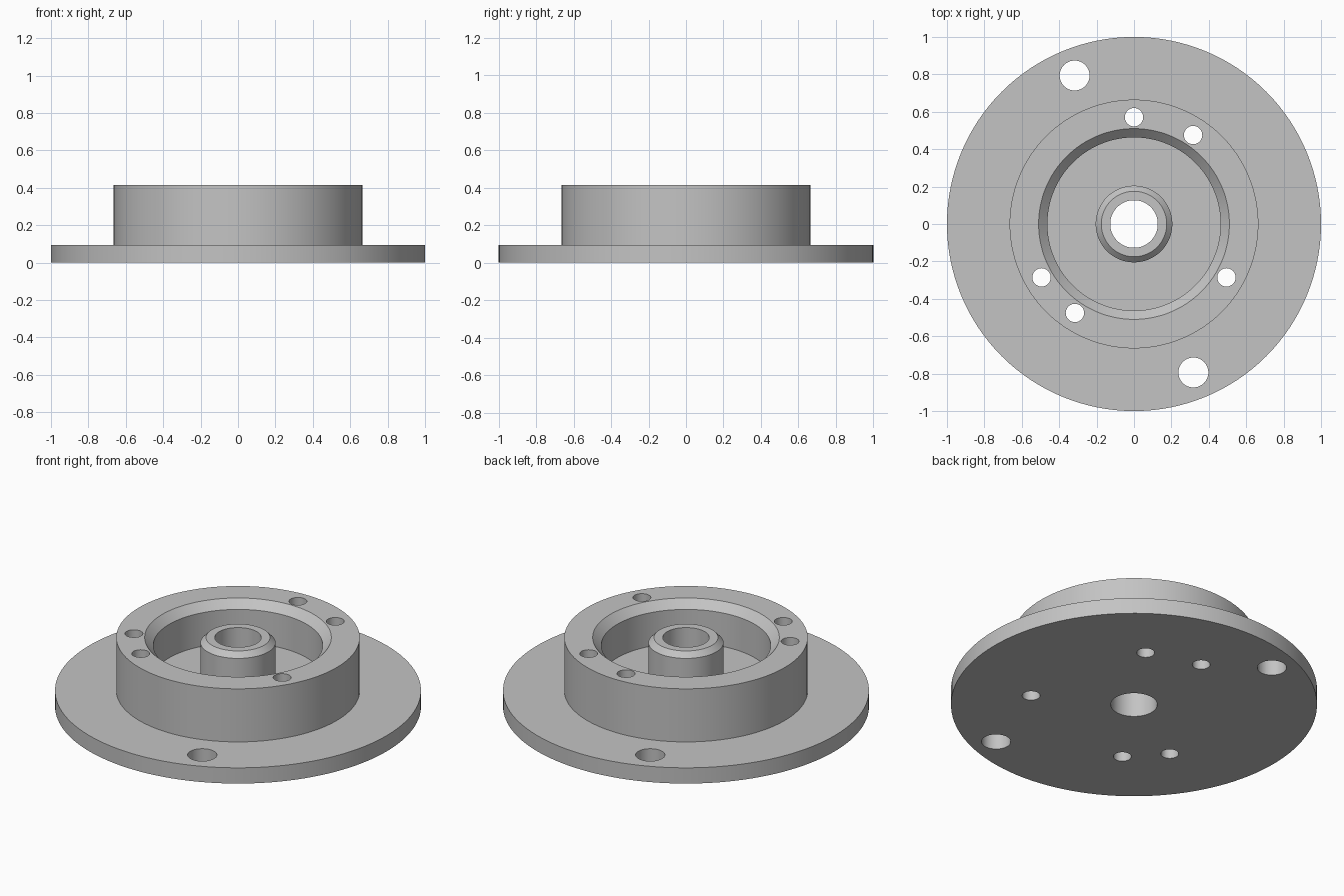
import bpy, bmesh, math

if "Cube" in bpy.data.objects:
    bpy.data.objects.remove(bpy.data.objects["Cube"])

SEGMENTS = 128

metal = bpy.data.materials.new("grey metal")
metal.diffuse_color = (0.55, 0.55, 0.55, 1)
metal.use_nodes = True
metal.node_tree.nodes["Principled BSDF"].inputs["Base Color"].default_value = metal.diffuse_color


def lathe(name, profile):
    """Revolve a closed (radius, z) profile around the z axis."""
    bm = bmesh.new()
    rings = []
    for i in range(SEGMENTS):
        a = 2 * math.pi * i / SEGMENTS
        rings.append([bm.verts.new((r * math.cos(a), r * math.sin(a), z)) for r, z in profile])
    n = len(profile)
    for i in range(SEGMENTS):
        a, b = rings[i], rings[(i + 1) % SEGMENTS]
        for j in range(n):
            k = (j + 1) % n
            bm.faces.new((a[j], b[j], b[k], a[k]))
    bmesh.ops.recalc_face_normals(bm, faces=bm.faces)
    mesh = bpy.data.meshes.new(name)
    bm.to_mesh(mesh)
    bm.free()
    obj = bpy.data.objects.new(name, mesh)
    bpy.context.collection.objects.link(obj)
    mesh.materials.append(metal)
    return obj


# Flange, raised ring, chamfered recess and central hub in one section
housing = lathe("flanged_housing", [
    (0.127, 0), (1, 0), (1, 0.095), (0.665, 0.095), (0.665, 0.415),
    (0.51, 0.415), (0.463, 0.368), (0.463, 0.166),
    (0.205, 0.166), (0.205, 0.384), (0.175, 0.415), (0.127, 0.415),
])

# Through holes: (bolt circle radius, angle in degrees, hole radius)
holes = [(0.571, a, 0.049) for a in (56.4, 90, 210, 236.4, 330)]
holes += [(0.855, a, 0.08) for a in (111.8, 291.8)]

bm = bmesh.new()
for dist, angle, radius in holes:
    a = math.radians(angle)
    made = bmesh.ops.create_cone(bm, cap_ends=True, segments=48,
                                 radius1=radius, radius2=radius, depth=1)
    bmesh.ops.translate(bm, verts=made["verts"],
                        vec=(dist * math.cos(a), dist * math.sin(a), 0.2))
cut_mesh = bpy.data.meshes.new("hole_cutters")
bm.to_mesh(cut_mesh)
bm.free()
cut_mesh.materials.append(metal)
cutter = bpy.data.objects.new("hole_cutters", cut_mesh)
bpy.context.collection.objects.link(cutter)
cutter.hide_render = True

# Drill the holes, then drop the cutter
mod = housing.modifiers.new("drill", 'BOOLEAN')
mod.operation = 'DIFFERENCE'
mod.solver = 'EXACT'
mod.object = cutter
bpy.context.view_layer.objects.active = housing
housing.select_set(True)
bpy.ops.object.modifier_apply(modifier=mod.name)
bpy.data.objects.remove(cutter)

# Smooth walls with crisp edges
bpy.ops.object.shade_smooth_by_angle(angle=math.radians(30))
